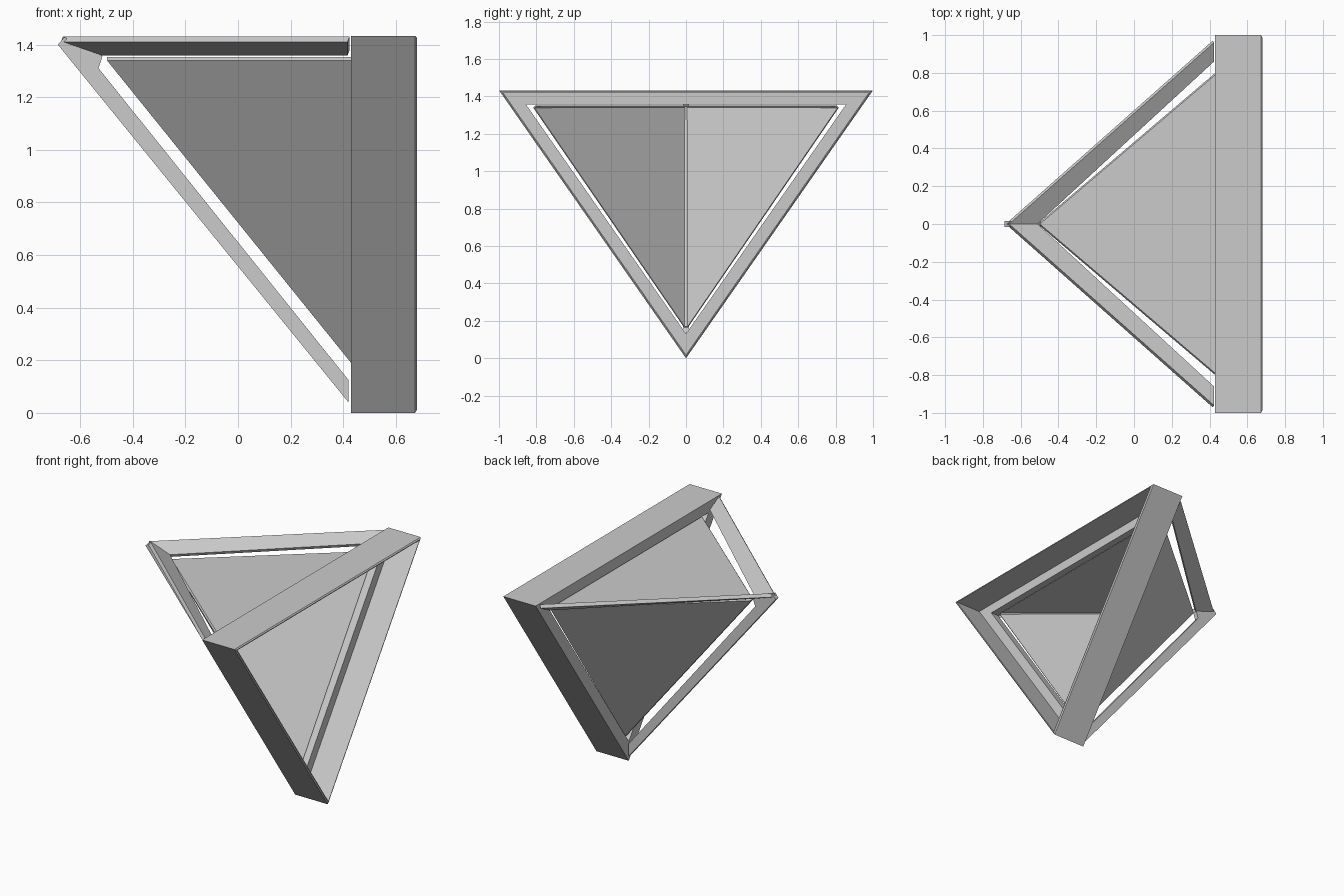
import bpy, bmesh, math
from mathutils import Vector

if "Cube" in bpy.data.objects:
    bpy.data.objects.remove(bpy.data.objects["Cube"])

H = 1.433                                   # overall height
HALF = math.atan2(1, H)                     # half angle of the lower corner
TOP = math.pi / 2 - HALF                    # angle of each upper corner


def make(name, verts, faces):
    me = bpy.data.meshes.new(name)
    bm = bmesh.new()
    vs = [bm.verts.new(v) for v in verts]
    for f in faces:
        bm.faces.new([vs[i] for i in f])
    bmesh.ops.recalc_face_normals(bm, faces=bm.faces)
    bm.to_mesh(me)
    bm.free()
    ob = bpy.data.objects.new(name, me)
    bpy.context.collection.objects.link(ob)
    return ob


def plate(name, pts, thick):
    """Flat bar: planar outline thickened evenly to both sides."""
    pts = [Vector(p) for p in pts]
    n = len(pts)
    nor = Vector()
    for i in range(n):
        nor += pts[i].cross(pts[(i + 1) % n])
    nor = nor.normalized() * thick / 2
    verts = [p + nor for p in pts] + [p - nor for p in pts]
    faces = [list(range(n)), list(range(n, 2 * n))[::-1]]
    faces += [[i, (i + 1) % n, (i + 1) % n + n, i + n] for i in range(n)]
    return make(name, verts, faces)


def tri_ring(x, d):
    """Frame triangle at depth x, inset by d."""
    y = 1 - d / math.tan(TOP / 2)
    return [(x, -y, H - d), (x, y, H - d), (x, 0, d / math.sin(HALF))]


# Triangular front frame: thin deep wall with a flat flange inside its back
section = [(.43, 0), (.673, 0), (.68, .007), (.68, .012),
           (.49, .012), (.49, .075), (.43, .075)]
verts = [v for x, d in section for v in tri_ring(x, d)]
k = len(section)
faces = []
for i in range(k):
    j = (i + 1) % k
    for s in range(3):
        t = (s + 1) % 3
        faces.append([i * 3 + s, i * 3 + t, j * 3 + t, j * 3 + s])
make("triangular_frame", verts, faces)

# Lower strut: flat bar standing in the middle plane
plate("lower_strut", [(-.685, 0, 1.40), (-.66, 0, 1.428), (-.515, 0, 1.357),
                      (-.53, 0, 1.31), (.42, 0, .125), (.42, 0, .04)], .03)

# Two upper struts, flat bars tilted inwards
for side, name in ((-1, "upper_strut_front"), (1, "upper_strut_back")):
    plate(name, [(-.67, 0, 1.42), (.42, side * .965, 1.42),
                 (.42, side * .865, 1.368), (-.52, 0, 1.368)], .024)

# Three-sided inner shell, open towards the frame, with chamfered edges
shell = make("inner_shell",
             [(-.52, 0, 1.352), (.45, -.825, 1.352), (.45, .825, 1.352), (.45, 0, .15)],
             [(0, 1, 2), (0, 3, 1), (0, 2, 3)])
bm = bmesh.new()
bm.from_mesh(shell.data)
ridges = [e for e in bm.edges if len(e.link_faces) == 2]
bmesh.ops.bevel(bm, geom=ridges, offset=.014, segments=1, affect='EDGES')
# normals point away from the open interior
centre = Vector((.2, 0, 1.0))
for f in bm.faces:
    f.normal_update()
    if f.normal.dot(f.calc_center_median() - centre) < 0:
        f.normal_flip()
bm.to_mesh(shell.data)
bm.free()
mod = shell.modifiers.new("thickness", 'SOLIDIFY')
mod.thickness = .008
mod.offset = -1
